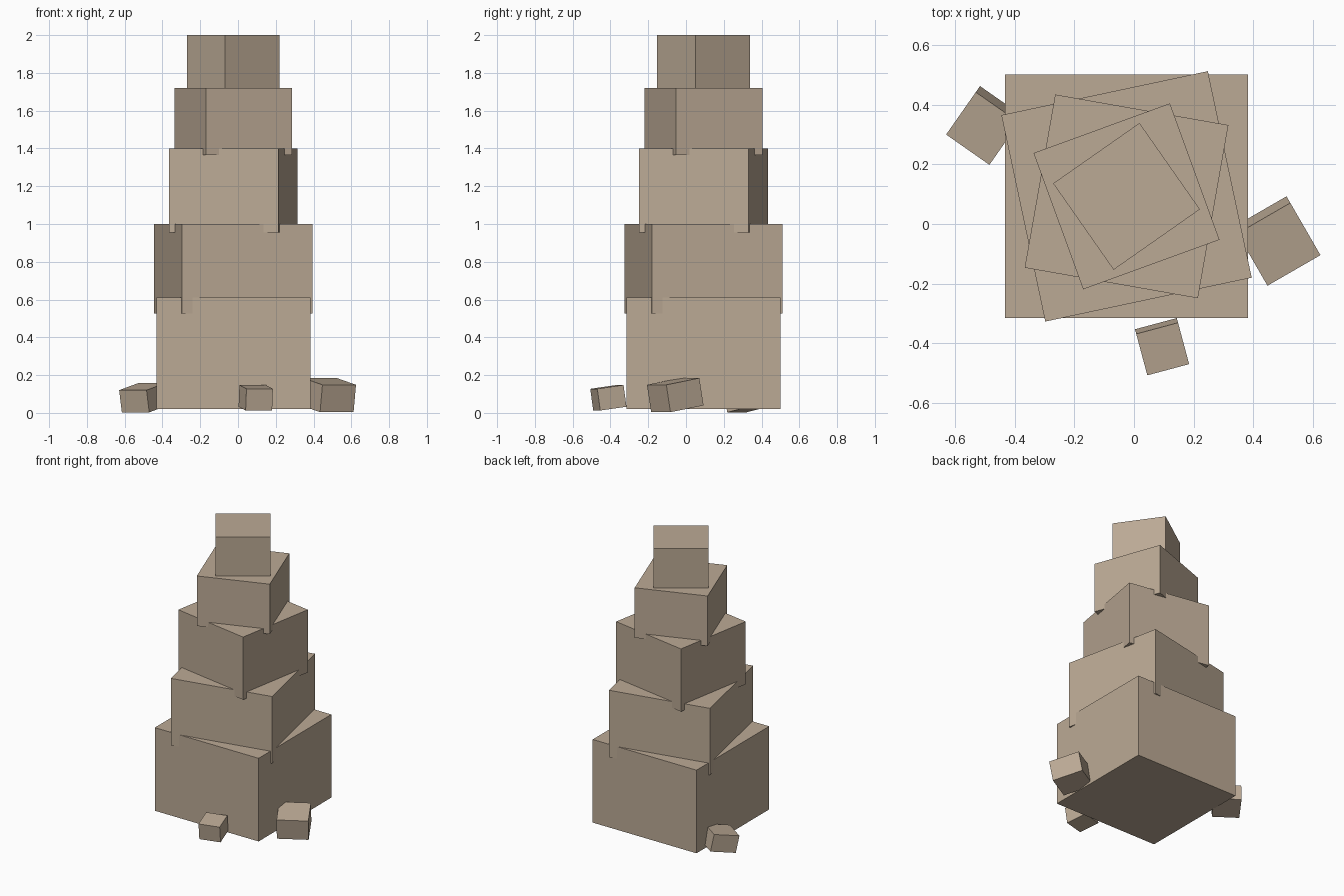
import bpy
from math import radians

cube = bpy.data.objects.get("Cube")
if cube:
    bpy.data.objects.remove(cube, do_unlink=True)

# Single sandstone colour
stone = bpy.data.materials.new("tan_stone")
stone.use_nodes = True
colour = (0.50, 0.40, 0.30, 1.0)
stone.diffuse_color = colour
bsdf = next(n for n in stone.node_tree.nodes if n.type == 'BSDF_PRINCIPLED')
bsdf.inputs["Base Color"].default_value = colour


def block(name, centre, size, tilt, turn):
    """Box leaning back by tilt and turned about the vertical, in degrees."""
    bpy.ops.mesh.primitive_cube_add(size=1, location=centre,
                                    rotation=(radians(tilt), 0, radians(turn)))
    ob = bpy.context.object
    ob.name = name
    ob.scale = size
    bpy.ops.object.transform_apply(location=False, rotation=False, scale=True)
    ob.data.materials.append(stone)
    return ob


# Stacked, twisted tower blocks: width, bottom, top, turn
AXIS = (-0.025, 0.0925)
tiers = [
    ("base_block", 0.815, 0.02, 0.61, 0),
    ("second_block", 0.707, 0.525, 1.0, 12),
    ("third_block", 0.589, 0.955, 1.4, -10),
    ("fourth_block", 0.486, 1.365, 1.72, 20),
    ("top_block", 0.353, 1.69, 2.0, 35),
]
for name, width, low, high, turn in tiers:
    block(name, (*AXIS, (low + high) / 2), (width, width, high - low), 0, turn)

# Fallen stones leaning around the foot
block("left_rubble", (0.479, -0.057, 0.094), (0.205, 0.205, 0.147), 10, 30)
block("front_rubble", (0.094, -0.411, 0.08), (0.145, 0.145, 0.116), 8, 15)
block("right_rubble", (-0.50, 0.33, 0.08), (0.177, 0.177, 0.12), 12, -35)
